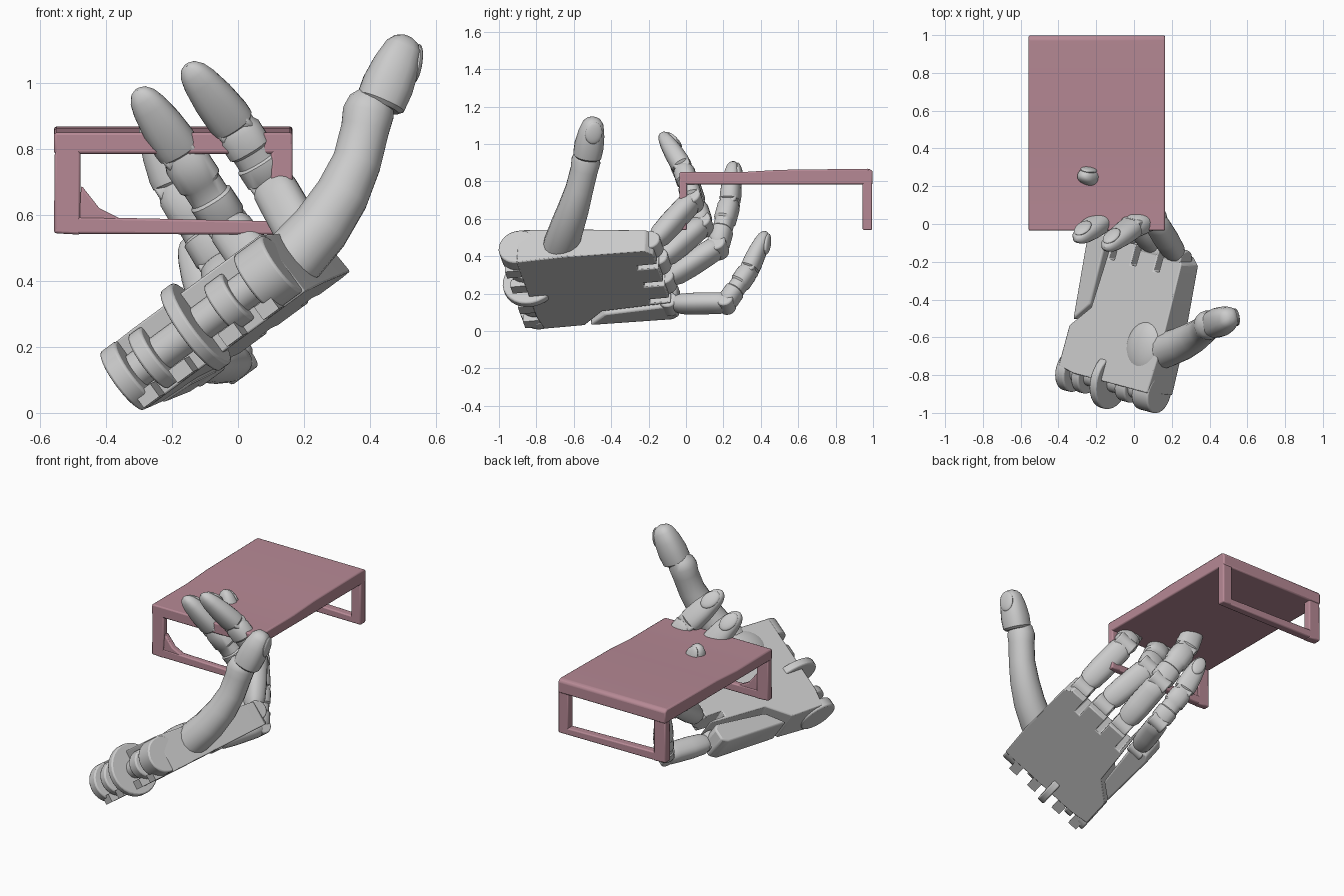
import bpy, bmesh, math
from mathutils import Vector, Matrix

if "Cube" in bpy.data.objects:
    bpy.data.objects.remove(bpy.data.objects["Cube"])

# hand frame: W across the palm, D towards the fingers, N out of the palm
O = Vector((0.03, -0.49, 0.22))
D = Vector((0.2, 1, 0.09)).normalized()
W = Vector((0.79, -0.2, 0.58))
W = (W - D * W.dot(D)).normalized()
N = W.cross(D)
HAND = Matrix.Translation(O) @ Matrix((W, D, N)).transposed().to_4x4()


def local(u, v, n):
    return HAND @ Vector((u, v, n))


def finish(name, bm, bevel=0.0, mat=None):
    bmesh.ops.recalc_face_normals(bm, faces=bm.faces)
    me = bpy.data.meshes.new(name)
    bm.to_mesh(me)
    bm.free()
    me.polygons.foreach_set("use_smooth", [True] * len(me.polygons))
    me.set_sharp_from_angle(angle=math.radians(35))
    ob = bpy.data.objects.new(name, me)
    bpy.context.collection.objects.link(ob)
    if bevel:
        m = ob.modifiers.new("bevel", "BEVEL")
        m.width, m.segments, m.limit_method = bevel, 2, 'ANGLE'
    if mat:
        me.materials.append(mat)
    return ob


def prism(name, low, high, bevel=0.0, mat=None):
    """Solid between two matching outlines."""
    bm = bmesh.new()
    a = [bm.verts.new(p) for p in low]
    b = [bm.verts.new(p) for p in high]
    bm.faces.new(a)
    bm.faces.new(b)
    for i in range(len(a)):
        j = (i + 1) % len(a)
        bm.faces.new((a[i], a[j], b[j], b[i]))
    return finish(name, bm, bevel, mat)


def loft(name, rings, lat, sides=20, power=2.4):
    """Tube through (centre, half width, half depth) rings."""
    bm = bmesh.new()
    loops = []
    for k, (c, rw, rd) in enumerate(rings):
        t = (rings[min(k + 1, len(rings) - 1)][0] - rings[max(k - 1, 0)][0]).normalized()
        x = (lat - t * lat.dot(t)).normalized()
        y = t.cross(x)
        loop = []
        for i in range(sides):
            q = 2 * math.pi * i / sides
            co, si = math.cos(q), math.sin(q)
            px = math.copysign(abs(co) ** (2 / power), co) * rw
            py = math.copysign(abs(si) ** (2 / power), si) * rd
            loop.append(bm.verts.new(c + x * px + y * py))
        loops.append(loop)
    for a, b in zip(loops, loops[1:]):
        for i in range(sides):
            j = (i + 1) % sides
            bm.faces.new((a[i], a[j], b[j], b[i]))
    bm.faces.new(loops[0])
    bm.faces.new(loops[-1])
    return finish(name, bm)


def segment(name, a, b, profile, rw, rd, lat):
    return loft(name, [(a.lerp(b, t), rw * s, rd * s) for t, s in profile], lat)


def rod(name, c, axis, r, length):
    bm = bmesh.new()
    rot = axis.to_track_quat('Z', 'Y').to_matrix().to_4x4()
    bmesh.ops.create_cone(bm, cap_ends=True, segments=28, radius1=r, radius2=r,
                          depth=length, matrix=Matrix.Translation(c) @ rot)
    return finish(name, bm, 0.008)


def blob(name, matrix):
    bm = bmesh.new()
    bmesh.ops.create_uvsphere(bm, u_segments=24, v_segments=14, radius=1, matrix=matrix)
    return finish(name, bm)


def nail(name, a, b, rw, rd, lat):
    t = (b - a).normalized()
    x = (lat - t * lat.dot(t)).normalized()
    y = t.cross(x)
    frame = Matrix((x, t, y)).transposed().to_4x4()
    c = a.lerp(b, 0.72) + y * rd * 0.72
    blob(name, Matrix.Translation(c) @ frame @ Matrix.Rotation(-0.25, 4, 'X')
         @ Matrix.Diagonal((rw * 0.6, 0.06, 0.015, 1)))


TIP = [(0, .8), (.04, .97), (.15, 1), (.45, .93), (.72, .78), (.87, .62), (.96, .4), (1, .15)]
MIDDLE = [(0, .75), (.1, 1), (.36, 1), (.39, .88), (.56, .88), (.6, 1), (.88, 1), (1, .8)]
PROXIMAL = [(0, .75), (.12, .95), (.4, 1.02), (.75, 1), (.9, .98), (1, .75)]

# palm shell with slots between the finger roots, thinning towards the fingers
outline = [(-.31, -.34), (-.2, -.36), (.31, -.36), (.32, -.1), (.31, .34), (.27, .38)]
for s in (.16, 0, -.15):
    outline += [(s + .018, .38), (s + .018, .27), (s - .018, .27), (s - .018, .38)]
outline += [(-.18, .38), (-.2, .0), (-.31, -.12)]
prism("palm", [local(u, v, 0) for u, v in outline],
      [local(u * .97, v, .22 - .08 * (v + .36) / .73) for u, v in outline], 0.008)
side = [(-.31, -.09), (-.22, .01), (-.2, .37), (-.23, .4), (-.3, .4), (-.325, .36)]
prism("little_finger_palm_bar", [local(u, v, -.005) for u, v in side],
      [local(u, v, .16) for u, v in side], 0.01)
blob("thumb_mound", HAND @ Matrix.Translation((.19, -.14, .16)) @ Matrix.Diagonal((.12, .15, .06, 1)))

# wrist hinge
for i, (u, length, r) in enumerate([(-.285, .06, .11), (-.19, .05, .1), (-.03, .045, .15),
                                    (.1, .07, .085), (.25, .11, .105)]):
    rod(f"wrist_knuckle_{i}", local(u, -.36, .11), W, r, length)
rod("wrist_pin", local(0, -.36, .11), W, .055, .56)
for i, u in enumerate((-.26, -.13, .06, .2)):
    pts = [(u - .03, -.44), (u + .03, -.44), (u + .03, -.3), (u - .03, -.3)]
    prism(f"wrist_tab_{i}", [local(a, b, .002) for a, b in pts],
          [local(a, b, .05) for a, b in pts])

# fingers: root, two joints, tip
FINGERS = {
    "index": [local(.235, .36, .09), (.10, .035, .70), (-.01, -.015, .87), (-.155, -.13, 1.055)],
    "middle": [local(.08, .37, .09), (-.03, .09, .57), (-.175, .015, .79), (-.305, -.085, .98)],
    "ring": [local(-.075, .37, .075), (-.05, .17, .45), (-.19, .235, .69), (-.27, .255, .905)],
    "little": [local(-.235, .36, .035), (-.005, .215, .15), (-.085, .34, .33), (-.155, .43, .53)],
}
for name, pts in FINGERS.items():
    p = [Vector(q) for q in pts]
    k = .88 if name == "little" else 1
    rw, rd = .07 * k, .058 * k
    segment(name + "_proximal", p[0].lerp(p[1], .1), p[1], PROXIMAL, rw, rd, W)
    segment(name + "_middle", p[1], p[2], MIDDLE, rw, rd, W)
    segment(name + "_tip", p[2], p[3], TIP, rw, rd * .95, W)
    nail(name + "_nail", p[2], p[3], rw, rd * .95, W)
    for j, (r, length) in enumerate([(.055, .11), (.052, .115), (.045, .11)]):
        rod(f"{name}_joint_{j}", p[j], W, r * k, length * k)

# thumb
LAT = Vector((.2, -1, .1)).normalized()
stem = [(.10, -.69, .40, .09), (.17, -.665, .47, .095), (.25, -.635, .56, .09),
        (.315, -.60, .66, .083), (.36, -.57, .76, .075), (.385, -.545, .86, .074),
        (.395, -.535, .91, .079), (.405, -.53, .95, .068), (.41, -.53, .98, .035)]
loft("thumb_base", [(Vector(s[:3]), s[3], s[3]) for s in stem], LAT, 16, 2.1)
a, b = Vector((.428, -.53, .93)), Vector((.515, -.49, 1.14))
segment("thumb_tip", a, b, [(0, .8), (.05, .97), (.3, 1), (.6, .9), (.85, .72), (.95, .5), (1, .2)],
        .078, .078, LAT)
nail("thumb_nail", a, b, .078, .078, LAT)

# table
pink = bpy.data.materials.new("pink")
pink.diffuse_color = (0.47, 0.25, 0.30, 1)
pink.use_nodes = True
pink.node_tree.nodes["Principled BSDF"].inputs["Base Color"].default_value = pink.diffuse_color


def slab(name, poly, x0, x1):
    prism(name, [(x0, y, z) for y, z in poly], [(x1, y, z) for y, z in poly], 0.008, pink)


def frame_piece(name, poly, y0, y1):
    prism(name, [(x, y0, z) for x, z in poly], [(x, y1, z) for x, z in poly], 0.007, pink)


slab("table_top", [(-.035, .785), (-.035, .85), (.3, .85), (.5, .862), (.98, .868),
                   (.998, .855), (.998, .785)], -.558, .165)
for end, y0, y1 in (("front", -.035, .005), ("back", .945, .995)):
    frame_piece(end + "_left_leg", [(-.558, .545), (-.478, .54), (-.478, .82), (-.555, .82)], y0, y1)
    frame_piece(end + "_right_leg", [(.1, .54), (.165, .54), (.165, .82), (.1, .82)], y0, y1)
    frame_piece(end + "_bar", [(-.54, .543), (.15, .54), (.15, .58), (-.54, .595)], y0, y1)
frame_piece("front_gusset", [(-.485, .56), (-.35, .585), (-.42, .62), (-.475, .69)], -.033, .003)
